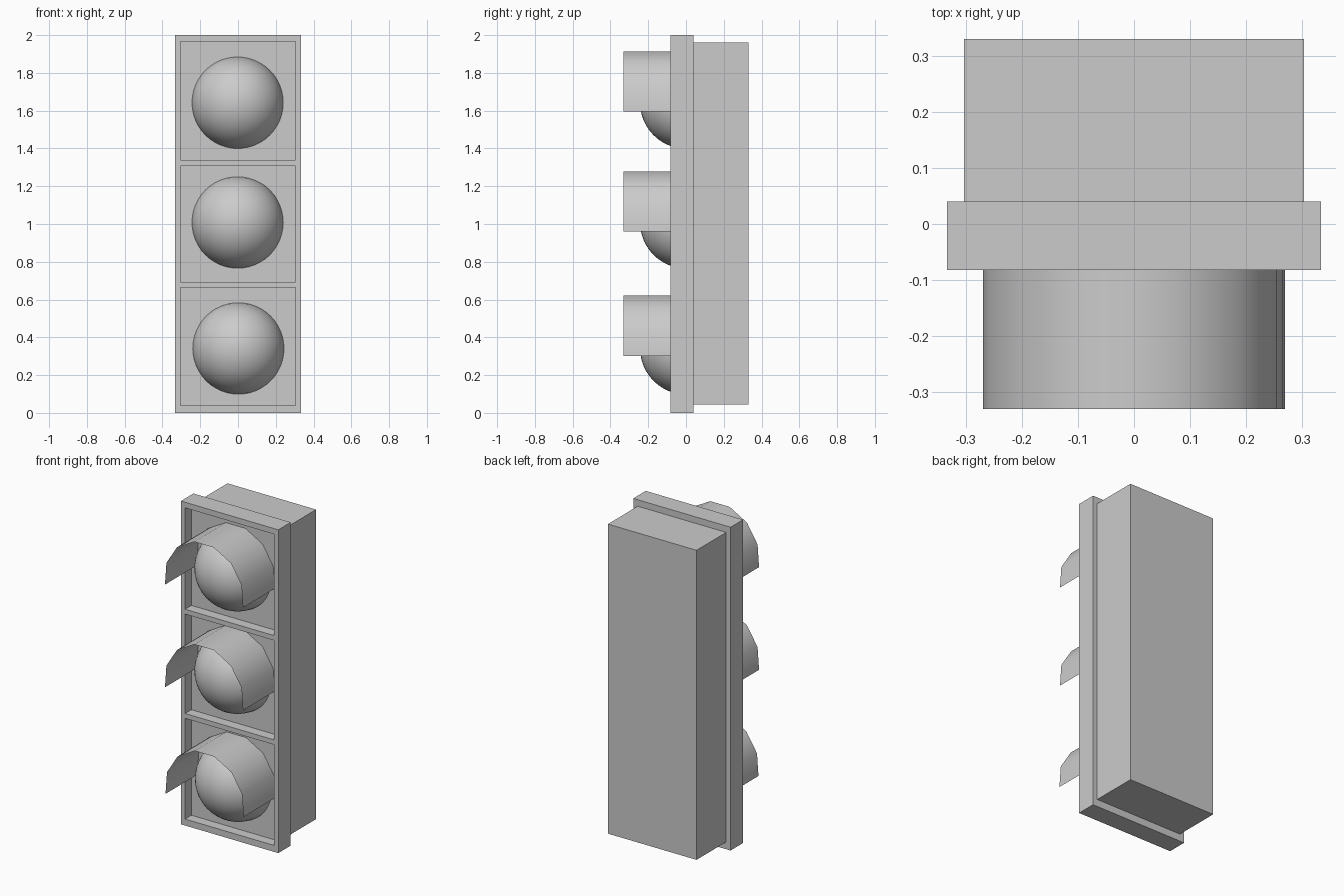
import bpy
import bmesh
from math import radians, cos, sin

cube = bpy.data.objects.get("Cube")
if cube:
    bpy.data.objects.remove(cube, do_unlink=True)

GREY = (0.6, 0.6, 0.6, 1)
grey = bpy.data.materials.new("light_grey")
grey.use_nodes = True
grey.diffuse_color = GREY
shader = next(n for n in grey.node_tree.nodes if n.type == 'BSDF_PRINCIPLED')
shader.inputs["Base Color"].default_value = GREY

PANEL_Y, FRAME_FRONT, FRAME_BACK = -0.02, -0.082, 0.04


def finish(name, bm, smooth=False):
    """Turn a bmesh into a named, coloured object."""
    mesh = bpy.data.meshes.new(name)
    for face in bm.faces:
        face.smooth = smooth
    bm.to_mesh(mesh)
    bm.free()
    mesh.materials.append(grey)
    obj = bpy.data.objects.new(name, mesh)
    bpy.context.collection.objects.link(obj)
    return obj


def box(name, low, high):
    bm = bmesh.new()
    bmesh.ops.create_cube(bm, size=1)
    for v in bm.verts:
        v.co = [h if c > 0 else l for c, l, h in zip(v.co, low, high)]
    return finish(name, bm)


def extrude_y(bm, depth):
    """Give a flat region thickness along y."""
    result = bmesh.ops.extrude_face_region(bm, geom=bm.faces[:])
    moved = [g for g in result["geom"] if isinstance(g, bmesh.types.BMVert)]
    bmesh.ops.translate(bm, verts=moved, vec=(0, depth, 0))
    bmesh.ops.recalc_face_normals(bm, faces=bm.faces[:])


def frame(name, xs, zs):
    """Front frame: a grid of cells with the three openings left out."""
    bm = bmesh.new()
    for i in range(len(xs) - 1):
        for j in range(len(zs) - 1):
            if i == 1 and j % 2:
                continue
            corners = ((i, j), (i + 1, j), (i + 1, j + 1), (i, j + 1))
            bm.faces.new([bm.verts.new((xs[a], FRAME_FRONT, zs[b])) for a, b in corners])
    bmesh.ops.remove_doubles(bm, verts=bm.verts[:], dist=0.0001)
    extrude_y(bm, FRAME_BACK - FRAME_FRONT)
    return finish(name, bm)


def lens(name, x, z):
    bm = bmesh.new()
    bmesh.ops.create_uvsphere(bm, u_segments=48, v_segments=24, radius=0.243)
    bmesh.ops.translate(bm, verts=bm.verts[:], vec=(x, 0, z))
    return finish(name, bm, smooth=True)


def visor(name, x, z, radius=0.271, segments=7):
    """Thin open hood: an arc swept from the panel to the front."""
    bm = bmesh.new()
    rows = []
    for k in range(segments + 1):
        a = radians(190 - 200 * k / segments)
        px, pz = x + radius * cos(a), z + radius * 1.03 * sin(a)
        rows.append([bm.verts.new((px, y, pz)) for y in (-0.33, PANEL_Y)])
    for p, q in zip(rows, rows[1:]):
        bm.faces.new((p[0], q[0], q[1], p[1]))
    bmesh.ops.recalc_face_normals(bm, faces=bm.faces[:])
    if sum(f.normal.z for f in bm.faces) < 0:
        bmesh.ops.reverse_faces(bm, faces=bm.faces[:])
    return finish(name, bm, smooth=True)


# Housing
box("housing", (-0.303, FRAME_BACK, 0.045), (0.303, 0.33, 1.96))
box("back_panel", (-0.31, PANEL_Y, 0.03), (0.31, FRAME_BACK, 1.97))
frame("front_frame", (-0.333, -0.305, 0.305, 0.333),
      (0, 0.04, 0.663, 0.693, 1.308, 1.338, 1.965, 2))

# Lamps with their hoods
for label, x, lens_z, visor_z in (("top", -0.002, 1.642, 1.643),
                                  ("middle", -0.002, 1.008, 1.008),
                                  ("bottom", 0.002, 0.341, 0.35)):
    lens(label + "_lens", x, lens_z)
    visor(label + "_visor", x, visor_z)
